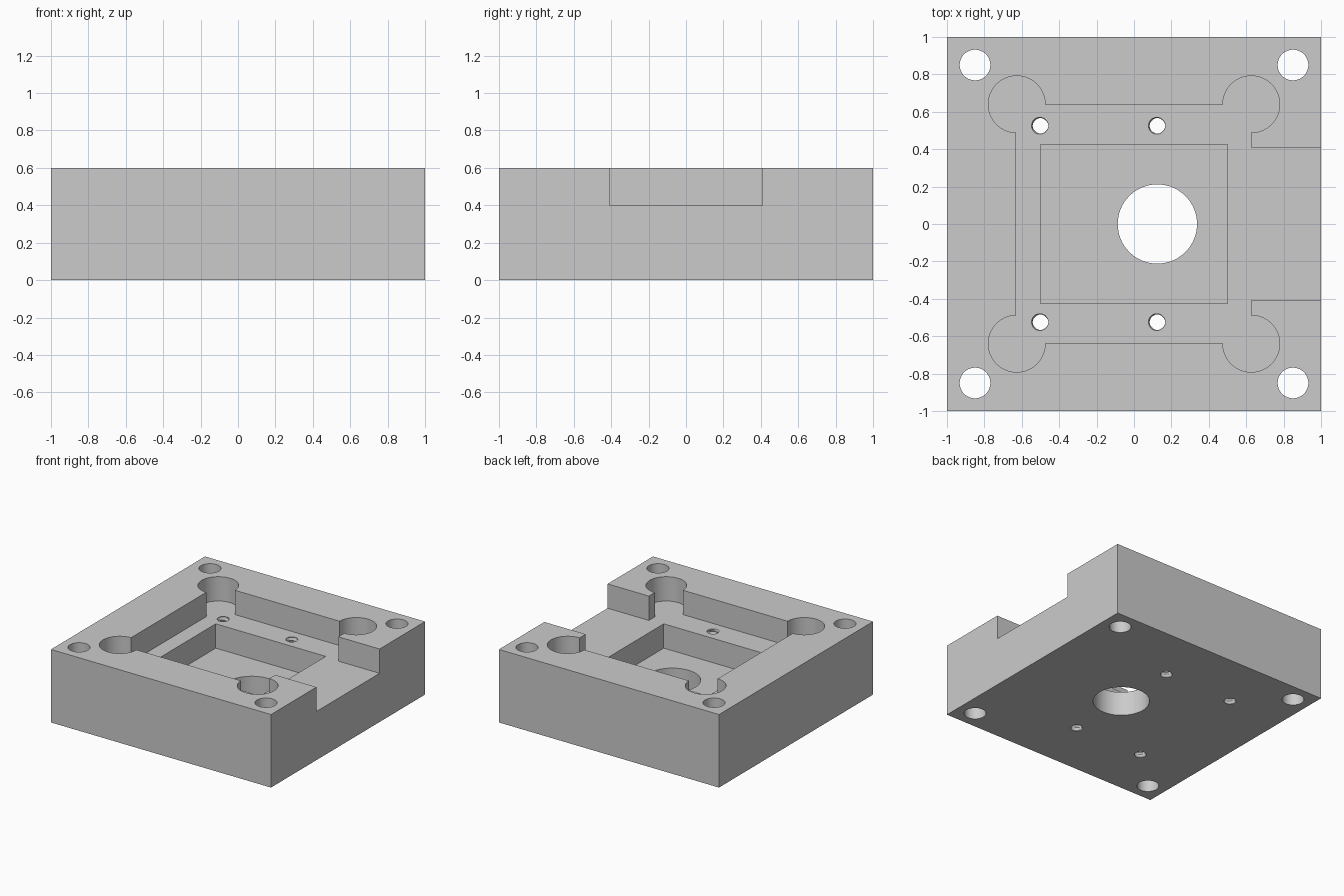
import bpy, bmesh, math

if "Cube" in bpy.data.objects:
    bpy.data.objects.remove(bpy.data.objects["Cube"], do_unlink=True)

TOP, FLOOR, WELL = 0.6, 0.4, 0.2

grey = bpy.data.materials.new("plain grey")
grey.use_nodes = True
colour = (0.6, 0.6, 0.6, 1)
grey.diffuse_color = colour
grey.node_tree.nodes["Principled BSDF"].inputs["Base Color"].default_value = colour


def make_object(name, bm):
    bmesh.ops.recalc_face_normals(bm, faces=bm.faces)
    mesh = bpy.data.meshes.new(name)
    bm.to_mesh(mesh)
    bm.free()
    mesh.materials.append(grey)
    ob = bpy.data.objects.new(name, mesh)
    bpy.context.collection.objects.link(ob)
    return ob


def box(name, x0, x1, y0, y1, z0, z1):
    bm = bmesh.new()
    bmesh.ops.create_cube(bm, size=1)
    for v in bm.verts:
        v.co = (x1 if v.co.x > 0 else x0, y1 if v.co.y > 0 else y0,
                z1 if v.co.z > 0 else z0)
    return make_object(name, bm)


def tube(name, x, y, z0, z1, rings, segments, radius):
    """Capped stack of rings whose radius depends on height and angle."""
    bm = bmesh.new()
    loops = []
    for i in range(rings):
        z = z0 + (z1 - z0) * i / (rings - 1)
        loop = []
        for j in range(segments):
            a = math.tau * j / segments
            r = radius(z, a)
            loop.append(bm.verts.new((x + r * math.cos(a), y + r * math.sin(a), z)))
        loops.append(loop)
    for low, high in zip(loops, loops[1:]):
        for j in range(segments):
            k = (j + 1) % segments
            bm.faces.new((low[j], low[k], high[k], high[j]))
    bm.faces.new(loops[0])
    bm.faces.new(loops[-1])
    return make_object(name, bm)


def cylinder(name, x, y, r, z0):
    return tube(name, x, y, z0, TOP + 0.1, 2, 64, lambda z, a: r)


def thread_radius(z, a, pitch=0.04):
    phase = (z / pitch - a / math.tau) % 1
    return 0.04 + 0.01 * (1 - abs(2 * phase - 1))


# Solid block
block = box("mounting_block", -1, 1, -1, 1, 0, TOP)

# Main pocket, side opening and deeper well
cutters = [
    box("pocket_cutter", -0.63, 0.625, -0.64, 0.64, FLOOR, TOP + 0.1),
    box("side_opening_cutter", 0.5, 1.1, -0.41, 0.41, FLOOR, TOP + 0.1),
    box("well_cutter", -0.5, 0.5, -0.425, 0.425, WELL, TOP + 0.1),
    cylinder("centre_bore_cutter", 0.125, 0, 0.212, -0.1),
]

# Corner reliefs, bolt holes and threaded holes
for sy in (-1, 1):
    for sx in (-1, 1):
        cutters.append(cylinder("corner_relief_cutter", sx * 0.627, sy * 0.64, 0.152, FLOOR))
        cutters.append(cylinder("bolt_hole_cutter", sx * 0.85, sy * 0.85, 0.082, -0.1))
    for x in (-0.5, 0.125):
        cutters.append(tube("threaded_hole_cutter", x, sy * 0.525, -0.025, 0.435,
                            47, 20, thread_radius))

# Cut everything out of the block
bpy.context.view_layer.objects.active = block
block.select_set(True)
for cutter in cutters:
    mod = block.modifiers.new(cutter.name, 'BOOLEAN')
    mod.operation = 'DIFFERENCE'
    mod.solver = 'EXACT'
    mod.object = cutter
    bpy.ops.object.modifier_apply(modifier=mod.name)
    bpy.data.objects.remove(cutter, do_unlink=True)

bpy.ops.object.shade_smooth_by_angle(angle=math.radians(20))
